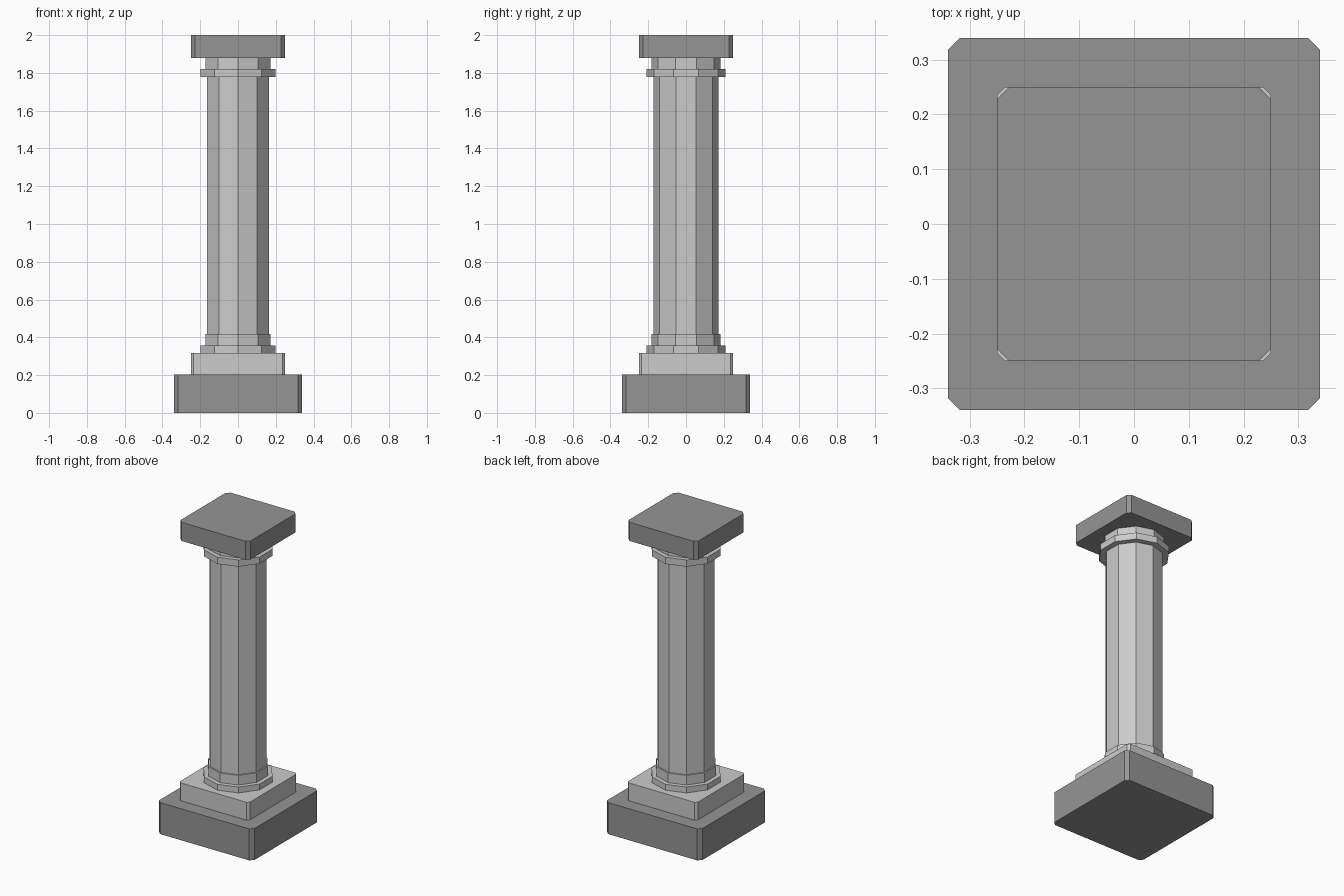
import bpy, bmesh, math

if "Cube" in bpy.data.objects:
    bpy.data.objects.remove(bpy.data.objects["Cube"])

dark = bpy.data.materials.new("dark_stone")
dark.diffuse_color = (0.3, 0.3, 0.3, 1)
dark.use_nodes = True
dark.node_tree.nodes["Principled BSDF"].inputs["Base Color"].default_value = dark.diffuse_color


def prism(name, points, z0, z1, material=None):
    """Extrude a flat outline from z0 up to z1."""
    bm = bmesh.new()
    face = bm.faces.new([bm.verts.new((x, y, z0)) for x, y in points])
    top = bmesh.ops.extrude_face_region(bm, geom=[face])["geom"]
    for v in top:
        if isinstance(v, bmesh.types.BMVert):
            v.co.z = z1
    bmesh.ops.recalc_face_normals(bm, faces=bm.faces)
    mesh = bpy.data.meshes.new(name)
    bm.to_mesh(mesh)
    bm.free()
    obj = bpy.data.objects.new(name, mesh)
    bpy.context.collection.objects.link(obj)
    if material:
        mesh.materials.append(material)


def block(name, half, cut, z0, z1, material=None):
    """Square slab with chamfered vertical corners."""
    a, b = half, half - cut
    prism(name, [(a, -b), (a, b), (b, a), (-b, a), (-a, b), (-a, -b), (-b, -a), (b, -a)],
          z0, z1, material)


def drum(name, radius, z0, z1):
    """Ten-sided drum with a corner facing the front."""
    angles = [math.pi / 2 + i * math.tau / 10 for i in range(10)]
    prism(name, [(radius * math.cos(t), radius * math.sin(t)) for t in angles], z0, z1)


# Square base and cap
block("plinth", 0.34, 0.022, 0, 0.203, dark)
block("upper_plinth", 0.25, 0.014, 0.203, 0.318)
block("abacus", 0.25, 0.022, 1.88, 2.0, dark)

# Shaft with a ring and collar at each end
drum("base_ring", 0.21, 0.318, 0.356)
drum("base_collar", 0.182, 0.356, 0.418)
drum("shaft", 0.173, 0.418, 1.777)
drum("neck_ring", 0.21, 1.777, 1.82)
drum("neck_collar", 0.182, 1.82, 1.88)
